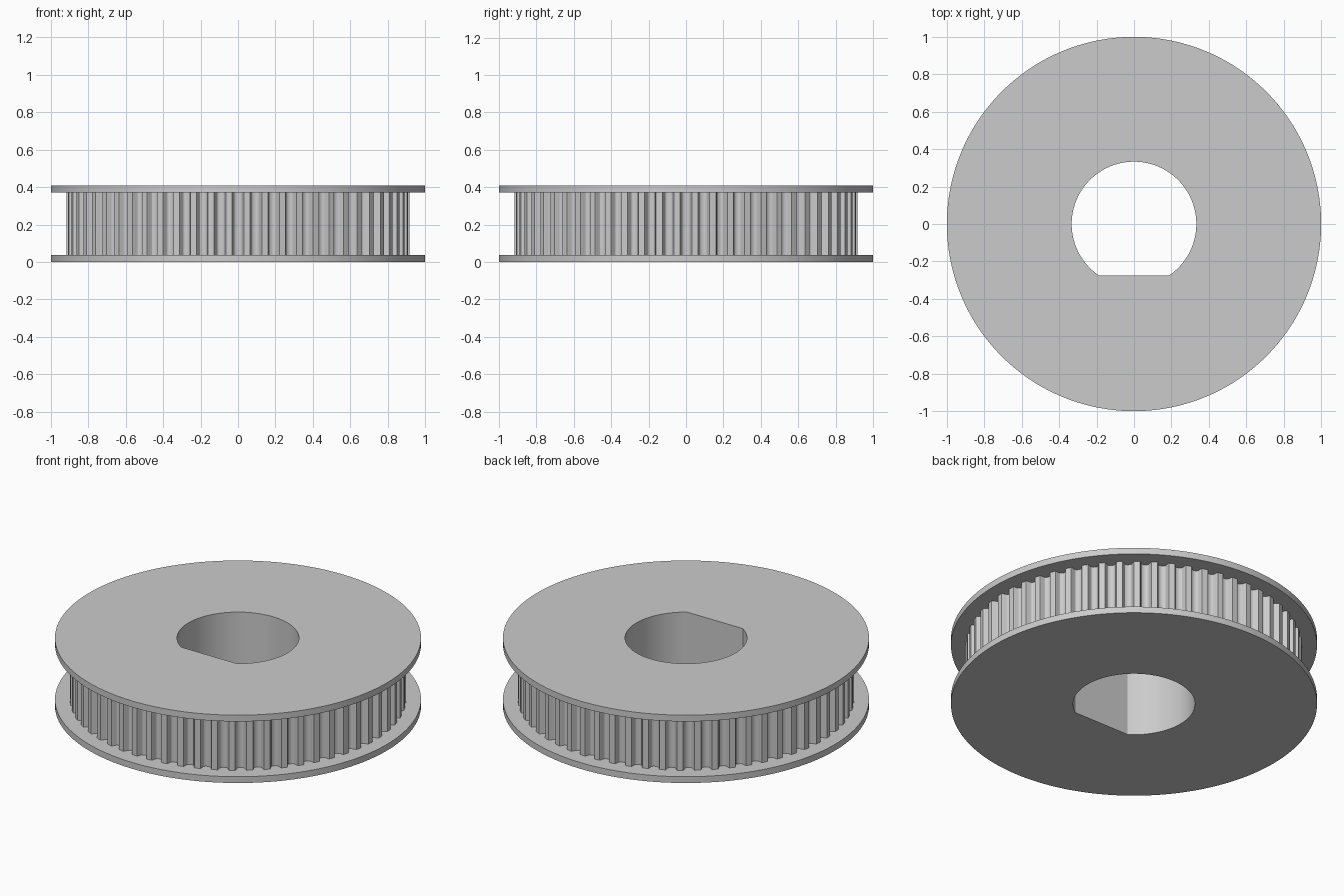
import bpy, bmesh
from math import pi, sin, cos, asin

if "Cube" in bpy.data.objects:
    bpy.data.objects.remove(bpy.data.objects["Cube"])

TEETH = 60
PITCH = 2 * pi / TEETH
BORE, FLAT = 0.333, 0.276
# half groove section: (angle from groove centre, radius)
GROOVE = [(0.0, 0.881), (0.011, 0.882), (0.020, 0.887), (0.0265, 0.898),
          (0.029, 0.909), (0.034, 0.918), (PITCH / 2, 0.918)]


def tooth_radius(a):
    d = abs((a + pi / 2 + PITCH / 2) % PITCH - PITCH / 2)
    for (a0, r0), (a1, r1) in zip(GROOVE, GROOVE[1:]):
        if d <= a1:
            return r0 + (r1 - r0) * (d - a0) / (a1 - a0)
    return GROOVE[-1][1]


def bore_radius(a):
    return min(BORE, FLAT / -sin(a)) if sin(a) < 0 else BORE


def flange_radius(a):
    return 1.0


# shared angles: groove points plus the two corners of the bore flat
offsets = [-a for a, r in GROOVE[:0:-1]] + [a for a, r in GROOVE[:-1]]
angles = [-pi / 2 + i * PITCH + o for i in range(TEETH) for o in offsets]
corner = asin(FLAT / BORE)
angles += [-corner, -pi + corner + 2 * pi]
angles.sort()

# closed cross-section swept round the axis: bore, flange, toothed rim, flange
section = [(bore_radius, 0.0), (flange_radius, 0.0), (flange_radius, 0.038),
           (tooth_radius, 0.038), (tooth_radius, 0.371), (flange_radius, 0.371),
           (flange_radius, 0.409), (bore_radius, 0.409)]

bm = bmesh.new()
rings = [[bm.verts.new((f(a) * cos(a), f(a) * sin(a), z)) for a in angles]
         for f, z in section]
n = len(angles)
for k, ring in enumerate(rings):
    nxt = rings[(k + 1) % len(rings)]
    for i in range(n):
        j = (i + 1) % n
        bm.faces.new((ring[i], ring[j], nxt[j], nxt[i]))
bmesh.ops.recalc_face_normals(bm, faces=bm.faces)

mesh = bpy.data.meshes.new("belt_pulley")
bm.to_mesh(mesh)
bm.free()
pulley = bpy.data.objects.new("belt_pulley", mesh)
bpy.context.collection.objects.link(pulley)
bpy.context.view_layer.objects.active = pulley
pulley.select_set(True)
bpy.ops.object.shade_smooth_by_angle(angle=0.5)
